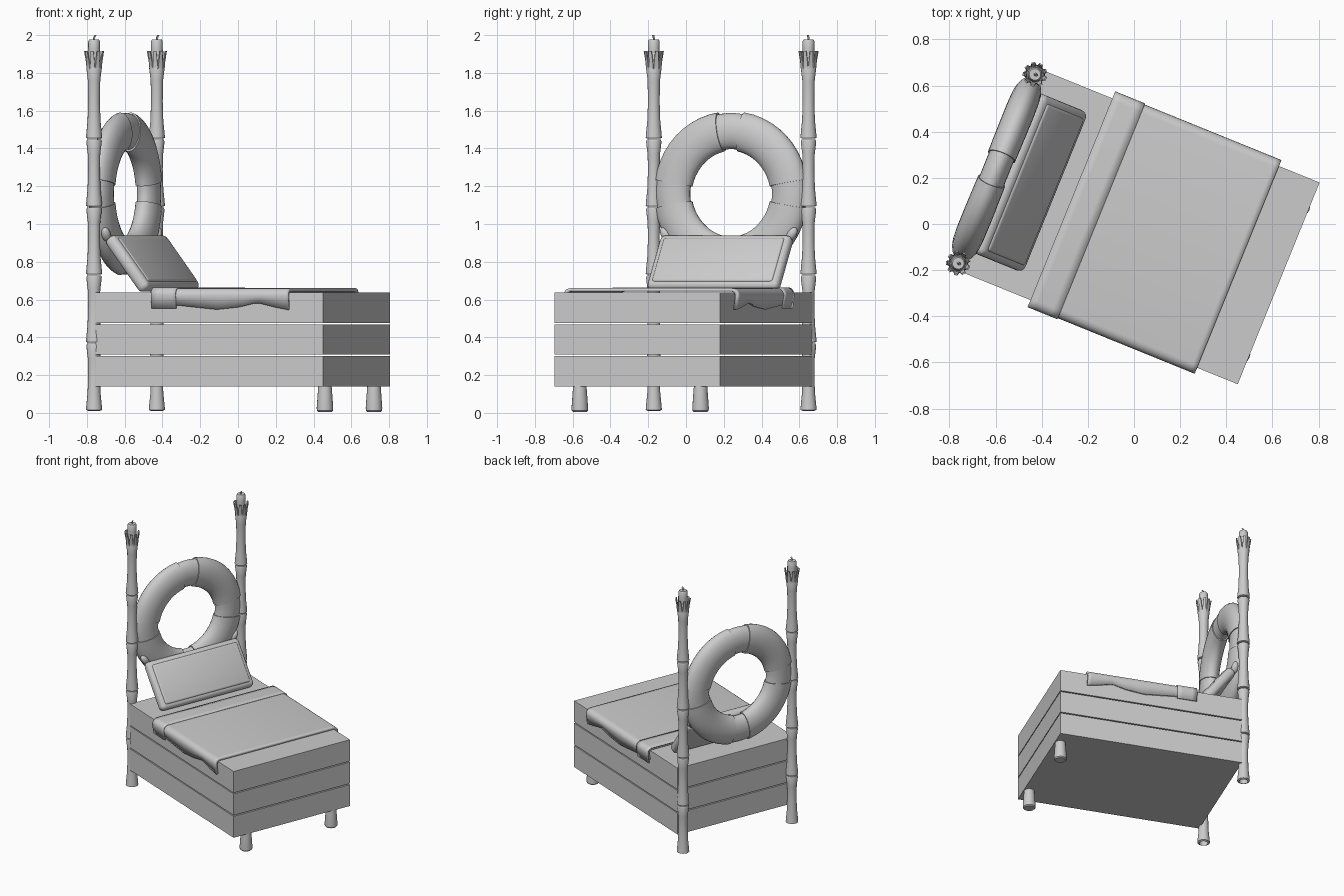
import bpy, bmesh, math
from mathutils import Matrix, Vector

if "Cube" in bpy.data.objects:
    bpy.data.objects.remove(bpy.data.objects["Cube"])

grey = bpy.data.materials.new("plain_grey")
grey.use_nodes = True
COLOUR = (0.6, 0.6, 0.6, 1)
grey.diffuse_color = COLOUR
grey.node_tree.nodes["Principled BSDF"].inputs["Base Color"].default_value = COLOUR

# The bed is built along its own axes (x to the foot end), then turned
PLACE = Matrix.Translation((0.025, -0.013, 0)) @ Matrix.Rotation(math.radians(-22.1), 4, 'Z')
HEAD = -0.67


def finish(name, bm, smooth=None, local=Matrix()):
    bmesh.ops.recalc_face_normals(bm, faces=bm.faces)
    mesh = bpy.data.meshes.new(name)
    bm.to_mesh(mesh)
    bm.free()
    obj = bpy.data.objects.new(name, mesh)
    bpy.context.collection.objects.link(obj)
    mesh.materials.append(grey)
    obj.matrix_world = PLACE @ local
    if smooth:
        bpy.ops.object.select_all(action='DESELECT')
        obj.select_set(True)
        bpy.context.view_layer.objects.active = obj
        bpy.ops.object.shade_smooth_by_angle(angle=math.radians(smooth))
    return obj


def box(name, size, centre, bevel=0, segments=3, local=Matrix()):
    bm = bmesh.new()
    bmesh.ops.create_cube(bm, size=1)
    bmesh.ops.scale(bm, vec=size, verts=bm.verts)
    bmesh.ops.translate(bm, vec=centre, verts=bm.verts)
    if bevel:
        bmesh.ops.bevel(bm, geom=bm.edges[:], offset=bevel, segments=segments,
                        profile=0.5, affect='EDGES')
    return finish(name, bm, 40 if bevel else None, local)


def loft(bm, rings, closed=False):
    """Skin a list of vertex rings; closed joins the last ring to the first."""
    rows = [[bm.verts.new(p) for p in ring] for ring in rings]
    pairs = list(zip(rows, rows[1:])) + ([(rows[-1], rows[0])] if closed else [])
    for a, b in pairs:
        for i in range(len(a)):
            j = (i + 1) % len(a)
            bm.faces.new((a[i], a[j], b[j], b[i]))
    return rows


def lathe(bm, profile, x, y, sides=20):
    rings = [[(x + r * math.cos(math.tau * i / sides), y + r * math.sin(math.tau * i / sides), z)
              for i in range(sides)] for r, z in profile]
    rows = loft(bm, rings)
    bm.faces.new(rows[0])
    bm.faces.new(rows[-1])


# Three stacked slabs of the bed base
for i, part in enumerate(("lower", "middle", "upper")):
    box(part + "_bed_slab", (1.30, 0.944, 0.161), (0, 0, 0.22 + i * 0.1685))

for side, word in ((1, "left"), (-1, "right")):
    y = side * 0.442

    # Short foot-end leg
    bm = bmesh.new()
    lathe(bm, [(0.036, 0.005), (0.043, 0.012), (0.044, 0.025), (0.035, 0.15)], 0.61, side * 0.345)
    finish(word + "_foot_leg", bm, 40)

    # Bamboo post, one flared tube per joint; the lowest is hollow underneath
    bm = bmesh.new()
    joints = [0.01, 0.37, 0.73, 1.09, 1.45, 1.84]
    for k, (a, b) in enumerate(zip(joints, joints[1:])):
        profile = [(0.036, a + 0.003), (0.043, a + 0.006), (0.041, a + 0.03), (0.034, a + 0.1),
                   (0.031, a + 0.2), (0.033, b - 0.08), (0.041, b - 0.015), (0.037, b - 0.003)]
        if k == 0:
            profile = [(0.025, a + 0.06), (0.03, a)] + profile
        lathe(bm, profile, HEAD, y)
    finish(word + "_bamboo_post", bm, 40)

    # Candle and leaning wick on the post
    bm = bmesh.new()
    lathe(bm, [(0.034, 1.83), (0.031, 1.93), (0.031, 1.968), (0.025, 1.978)], HEAD, y)
    finish(word + "_candle", bm, 40)
    bm = bmesh.new()
    loft(bm, [[(HEAD + 0.006 * math.cos(t) + lean, y + 0.006 * math.sin(t), z)
               for t in (0, 1.57, 3.14, 4.71)] for lean, z in ((0, 1.97), (0, 1.985), (0.008, 2.0))])
    finish(word + "_wick", bm, 40)

    # Crown of splayed splinters around the candle
    bm = bmesh.new()
    for i in range(9):
        turn = Matrix.Translation((HEAD, y, 0)) @ Matrix.Rotation(math.tau * i / 9, 4, 'Z')
        rows = loft(bm, [[turn @ Vector((r + d, w * s, z)) for d, s in
                          ((0, -1), (0.006, -1), (0.006, 1), (0, 1))]
                         for r, w, z in ((0.033, 0.013, 1.82), (0.037, 0.011, 1.86), (0.047, 0.008, 1.915))])
        bm.faces.new(rows[0])
        bm.faces.new(rows[-1])
    finish(word + "_splinter_crown", bm, 30)

# Life ring: flattened tube with four slimmer bands
bm = bmesh.new()
stations = []
for quarter in range(4):
    middle = quarter * 90
    stations += [(middle - 10 + d, 0.91) for d in (0, 6.7, 13.3, 20)]
    stations += [(middle + 10 + d * 7, 1.0 + 0.03 * math.sin(math.pi * d / 10)) for d in range(11)]
rings = []
for degrees, swell in stations:
    a = math.radians(degrees)
    ring = []
    for i in range(24):
        t = math.tau * i / 24
        radius = 0.332 + 0.105 * swell * math.cos(t)
        ring.append((HEAD + 0.063 * swell * math.sin(t), radius * math.sin(a), 1.16 + radius * math.cos(a)))
    rings.append(ring)
loft(bm, rings, closed=True)
finish("life_ring", bm, 40)

# Pillow leaning on the ring, with a piped edge and ears at the upper corners
tilt = Matrix.Translation((-0.515, 0, 0.79)) @ Matrix.Rotation(math.radians(-37), 4, 'Y')
box("pillow", (0.07, 0.75, 0.35), (0, 0, 0), 0.03, 4, tilt)
box("pillow_front_panel", (0.03, 0.69, 0.29), (0.027, 0, 0), 0.014, 3, tilt)
for side, word in ((1, "left"), (-1, "right")):
    bm = bmesh.new()
    bmesh.ops.create_uvsphere(bm, u_segments=16, v_segments=10, radius=0.025)
    bmesh.ops.scale(bm, vec=(1, 1, 1.7), verts=bm.verts)
    finish(word + "_pillow_ear", bm, 60,
           Matrix.Translation((-0.635, side * 0.36, 0.945)) @ Matrix.Rotation(-side * 0.6, 4, 'X'))


# Sheets draped over both long sides
def drape(name, x0, x1, steps, hem, lift, thickness):
    bm = bmesh.new()
    half = []
    for k in range(6):
        t = math.pi / 2 * k / 5
        half.append((0.46 + 0.04 * math.cos(t) + lift, 0.62 + 0.04 * math.sin(t) + lift))
    previous = None
    for i in range(steps + 1):
        x = x0 + (x1 - x0) * i / steps
        right = [(x, -v, z) for v, z in [(0.49 + lift, hem(x))] + half]
        left = [(px, -py, pz) for px, py, pz in reversed(right)]
        row = [bm.verts.new(p) for p in right + left]
        if previous:
            for a, b, c, d in zip(previous, previous[1:], row[1:], row):
                bm.faces.new((a, b, c, d))
        previous = row
    obj = finish(name, bm, 40)
    solid = obj.modifiers.new("thickness", 'SOLIDIFY')
    solid.thickness = thickness
    solid.offset = -1


HEM = [(-0.32, 0.57), (-0.18, 0.57), (0.05, 0.547), (0.18, 0.56), (0.28, 0.583), (0.38, 0.56), (0.46, 0.545)]


def wavy_hem(x):
    for (a, za), (b, zb) in zip(HEM, HEM[1:]):
        if x <= b:
            return za + (zb - za) * (x - a) / (b - a)
    return HEM[-1][1]


drape("blanket", -0.31, 0.46, 32, wavy_hem, 0, 0.018)
drape("folded_blanket_edge", -0.32, -0.18, 4, lambda x: 0.552, 0.005, 0.008)
